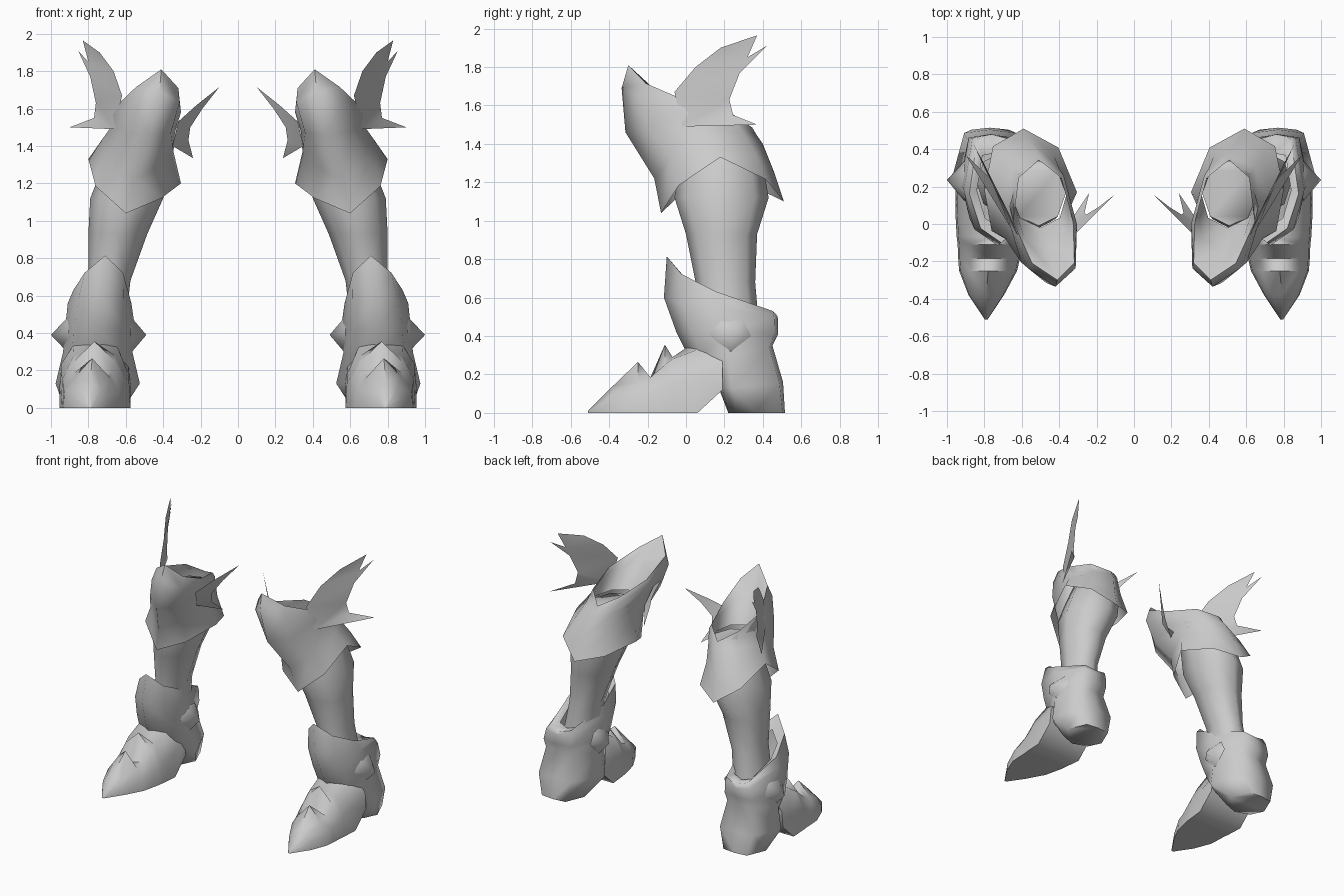
import bpy, bmesh, math
from mathutils import Vector
from mathutils.geometry import tessellate_polygon

if "Cube" in bpy.data.objects:
    bpy.data.objects.remove(bpy.data.objects["Cube"])

steel = bpy.data.materials.new("grey_steel")
steel.diffuse_color = (0.6, 0.6, 0.6, 1)
steel.use_nodes = True
steel.node_tree.nodes["Principled BSDF"].inputs["Base Color"].default_value = steel.diffuse_color


def finish(name, bm, angle=50, recalc=False):
    """Turn one side into an object and mirror it to the other leg."""
    if recalc:
        bmesh.ops.recalc_face_normals(bm, faces=bm.faces)
    me = bpy.data.meshes.new(name)
    bm.to_mesh(me)
    bm.free()
    me.materials.append(steel)
    ob = bpy.data.objects.new(name, me)
    bpy.context.collection.objects.link(ob)
    bpy.ops.object.select_all(action='DESELECT')
    ob.select_set(True)
    bpy.context.view_layer.objects.active = ob
    bpy.ops.object.shade_smooth_by_angle(angle=math.radians(angle))
    m = ob.modifiers.new("pair", 'MIRROR')
    m.use_mirror_merge = False
    return ob


def ring(front, back, inner, outer, n=8, square_back=False):
    """Closed loop through four (x, y, z) points, blended elliptically."""
    cx, cy = (inner[0] + outer[0]) / 2, (inner[1] + outer[1]) / 2
    pts = []
    for i in range(n):
        a = 2 * math.pi * i / n
        c, s = math.cos(a), math.sin(a)
        f = front if c > 0 else back
        o = outer if s > 0 else inner
        c2, s2 = c * c, s * s
        u, v = abs(c), abs(s)
        if square_back and c < -.1 and v > .1:
            u, v, c2, s2 = .93, .62, .8, .2
        pts.append((cx + (f[0] - cx) * u + (o[0] - cx) * v,
                    cy + (f[1] - cy) * u + (o[1] - cy) * v,
                    f[2] * c2 + o[2] * s2))
    return pts


def flat_ring(z, x0, x1, y0, y1):
    cx, cy = (x0 + x1) / 2, (y0 + y1) / 2
    return ring((cx, y0, z), (cx, y1, z), (x0, cy, z), (x1, cy, z))


def loft(name, rings, cap_start=False, cap_end=False, angle=50):
    bm = bmesh.new()
    loops = [[bm.verts.new(p) for p in r] for r in rings]
    for a, b in zip(loops, loops[1:]):
        for i in range(len(a)):
            j = (i + 1) % len(a)
            bm.faces.new((a[i], a[j], b[j], b[i]))
    if cap_start:
        bm.faces.new(loops[0][::-1])
    if cap_end:
        bm.faces.new(loops[-1])
    return finish(name, bm, angle)


def sheet(name, outline, axis):
    """Thin fin; triangulated in the plane of z and the given axis."""
    bm = bmesh.new()
    vs = [bm.verts.new(p) for p in outline]
    for t in tessellate_polygon([[Vector((p[axis], p[2], 0)) for p in outline]]):
        bm.faces.new([vs[i] for i in t])
    return finish(name, bm, 60, recalc=True)


# Shin: tapered tube with a closed top
loft("shin", [
    flat_ring(0.45, .60, .84, .06, .38),
    flat_ring(0.68, .575, .80, .05, .36),
    flat_ring(0.93, .485, .80, .00, .37),
    flat_ring(1.12, .40, .79, -.06, .43),
    flat_ring(1.30, .37, .72, -.04, .40),
    flat_ring(1.44, .365, .655, -.01, .335)], cap_end=True, angle=70)

# Knee guard: flared cuff with a pointed hem, pointed knee and inner slope
loft("knee_guard", [
    ring((.60, -.13, 1.04), (.59, .51, 1.10), (.305, .17, 1.20), (.80, .18, 1.33)),
    ring((.56, -.165, 1.22), (.57, .46, 1.25), (.345, .12, 1.37), (.73, .13, 1.43)),
    ring((.47, -.315, 1.46), (.53, .40, 1.40), (.335, .06, 1.48), (.68, .06, 1.50)),
    ring((.42, -.335, 1.69), (.51, .365, 1.45), (.305, .0, 1.58), (.665, .0, 1.57)),
    ring((.41, -.30, 1.81), (.51, .345, 1.485), (.325, .01, 1.61), (.645, .01, 1.62)),
    ring((.46, -.14, 1.66), (.51, .34, 1.48), (.345, .09, 1.54), (.665, .09, 1.54)),
    ring((.50, -.02, 1.47), (.51, .338, 1.44), (.36, .16, 1.45), (.66, .16, 1.45))],
    angle=80)

# Outer fin: three-pointed swept sheet
sheet("outer_fin", [
    (.62, -.06, 1.67), (.665, .05, 1.80), (.74, .18, 1.90), (.83, .37, 1.965),
    (.80, .32, 1.85), (.855, .42, 1.91), (.79, .28, 1.77), (.76, .225, 1.63),
    (.77, .245, 1.55), (.90, .37, 1.50), (.66, -.02, 1.49)], 1)

# Inner fin: small two-pointed sheet
sheet("inner_fin", [
    (.32, -.06, 1.53), (.22, .04, 1.62), (.10, .16, 1.715), (.19, .09, 1.60),
    (.255, .05, 1.50), (.265, .06, 1.43), (.24, .165, 1.335), (.35, .0, 1.40)], 0)


# Ankle guard: heel shell with a pointed front collar
def guard(*pts):
    return ring(*pts, square_back=True)


loft("ankle_guard", [
    guard((.77, .22, 0), (.77, .515, 0), (.61, .36, 0), (.93, .36, 0)),
    guard((.76, .17, .13), (.77, .505, .16), (.525, .24, .13), (.975, .24, .13)),
    guard((.76, .02, .28), (.77, .45, .35), (.565, .22, .30), (.935, .22, .30)),
    guard((.75, -.05, .42), (.77, .48, .41), (.55, .22, .42), (.925, .22, .42)),
    guard((.73, -.115, .60), (.76, .48, .48), (.57, .18, .56), (.91, .18, .56)),
    guard((.71, -.10, .815), (.75, .475, .505), (.59, .16, .63), (.88, .16, .63)),
    guard((.71, -.03, .72), (.74, .38, .50), (.61, .18, .60), (.84, .18, .60))],
    cap_start=True, angle=80)


# Foot: tent-shaped sections from toe to instep, with two raised ridges
def arch(y, cx, w, peak, shoulder, base=0):
    half = [(1, base), (.95, base + (shoulder - base) * .55), (.62, shoulder)]
    left = [(cx - w * u, y, z) for u, z in half]
    right = [(cx + w * u, y, z) for u, z in reversed(half)]
    return left + [(cx, y, peak)] + right


loft("foot", [
    arch(-.51, .79, .008, .010, .008),
    arch(-.38, .79, .095, .14, .10),
    arch(-.25, .78, .155, .265, .16),
    arch(-.185, .775, .165, .155, .185),
    arch(-.11, .768, .175, .355, .25),
    arch(-.07, .768, .18, .29, .28),
    arch(.06, .765, .19, .38, .33),
    arch(.19, .765, .19, .38, .33, base=.12)], cap_start=True, cap_end=True, angle=60)

# Ankle studs: low pyramids on both sides of the ankle
for name, x, tip in (("outer_stud", .905, 1.0), ("inner_stud", .575, .49)):
    bm = bmesh.new()
    base = [bm.verts.new((x, y, z)) for y, z in
            ((.12, .41), (.18, .49), (.30, .48), (.34, .40), (.23, .29))]
    top = bm.verts.new((tip, .235, .39))
    for i in range(5):
        bm.faces.new((base[i], base[(i + 1) % 5], top))
    bm.faces.new(base[::-1])
    finish(name, bm, 75, recalc=True)
